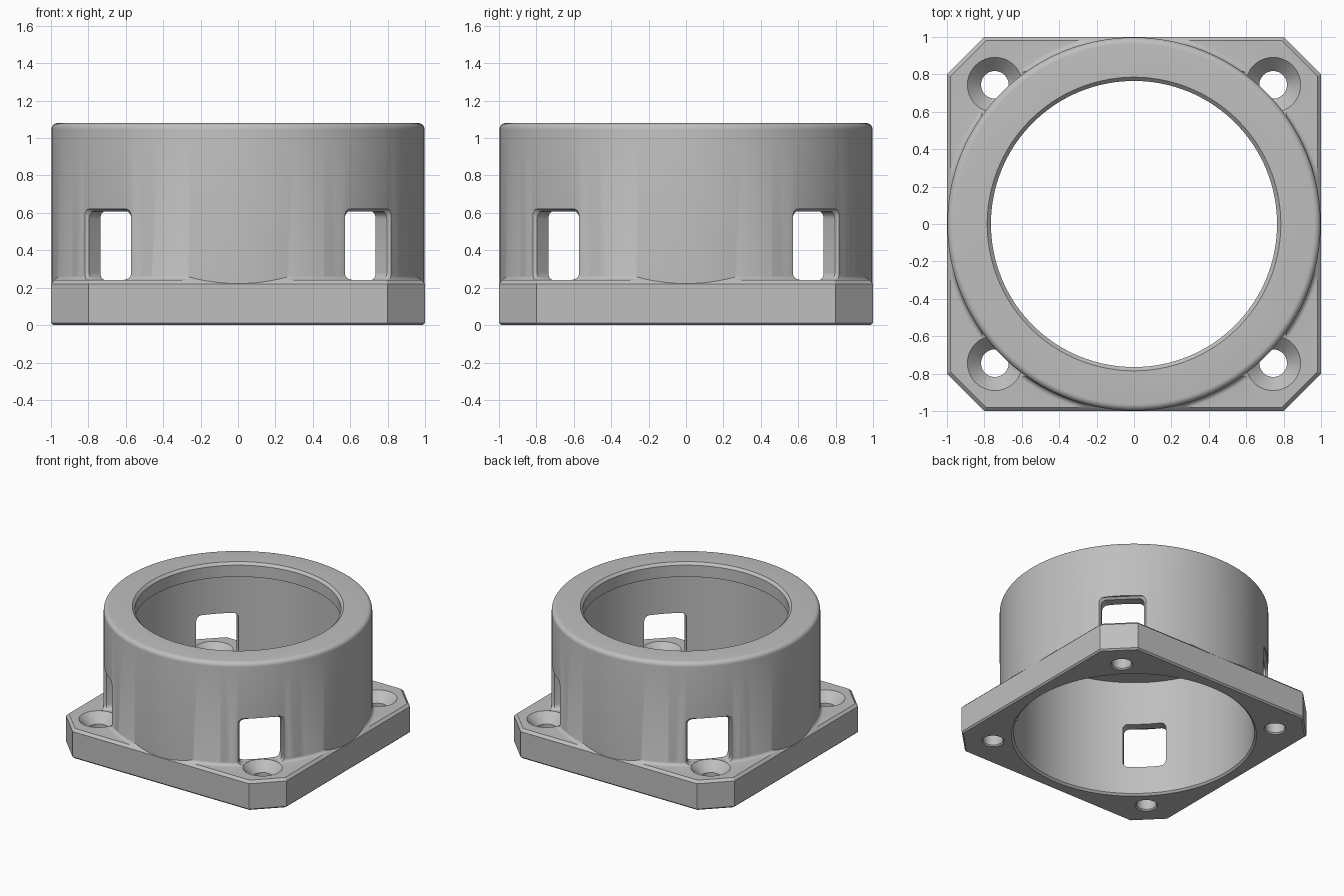
import bpy, bmesh
from math import cos, sin, pi, radians
from mathutils import Matrix

if "Cube" in bpy.data.objects:
    bpy.data.objects.remove(bpy.data.objects["Cube"], do_unlink=True)

grey = bpy.data.materials.new("plain_grey")
grey.use_nodes = True
tone = (0.52, 0.52, 0.52, 1)
grey.diffuse_color = tone
grey.node_tree.nodes["Principled BSDF"].inputs["Base Color"].default_value = tone

SEGMENTS = 144
RADIUS = 0.998
HEIGHT = 1.08
FLANGE_TOP = 0.24


def loft(name, rings, matrix=Matrix()):
    """Closed solid skinned through rings of equal point count."""
    bm = bmesh.new()
    loops = [[bm.verts.new(matrix @ Matrix.Translation(p).translation) for p in ring]
             for ring in rings]
    n = len(loops[0])
    for a, b in zip(loops, loops[1:]):
        for i in range(n):
            j = (i + 1) % n
            bm.faces.new((a[i], a[j], b[j], b[i]))
    bm.faces.new(loops[0][::-1])
    bm.faces.new(loops[-1])
    bmesh.ops.recalc_face_normals(bm, faces=bm.faces)
    mesh = bpy.data.meshes.new(name)
    bm.to_mesh(mesh)
    bm.free()
    mesh.materials.append(grey)
    obj = bpy.data.objects.new(name, mesh)
    bpy.context.collection.objects.link(obj)
    return obj


def lathe(name, profile, centre=(0, 0), count=SEGMENTS):
    """Turned solid from (radius, z) pairs."""
    cx, cy = centre
    turns = [2 * pi * i / count for i in range(count)]
    return loft(name, [[(cx + r * cos(t), cy + r * sin(t), z) for t in turns]
                       for r, z in profile])


def combine(target, other, operation):
    mod = target.modifiers.new(operation.lower(), "BOOLEAN")
    mod.operation = operation
    mod.solver = "EXACT"
    mod.object = other
    bpy.context.view_layer.objects.active = target
    bpy.ops.object.modifier_apply(modifier=mod.name)
    bpy.data.objects.remove(other, do_unlink=True)


def octagon(inset, z):
    """Square outline with clipped corners, offset evenly inwards."""
    a = 1 - inset
    b = 0.8 - inset * 0.414
    return [(a, -b, z), (a, b, z), (b, a, z), (-b, a, z),
            (-a, b, z), (-a, -b, z), (-b, -a, z), (b, -a, z)]


def quarter_arc(cx, cz, r, start, steps=6):
    return [(cx + r * cos(start + pi / 2 * i / steps),
             cz + r * sin(start + pi / 2 * i / steps)) for i in range(steps + 1)]


# Flange: chamfered plate whose top rises in a small fillet towards the barrel
flange = loft("flange", [octagon(0.012, 0), octagon(0, 0.012),
                         octagon(0, 0.22), octagon(0.08, 0.30)])
cove = quarter_arc(RADIUS + 0.028, FLANGE_TOP + 0.028, 0.028, pi)
top_shape = lathe("flange_top_shape", [(2, -0.1), (2, FLANGE_TOP)]
                  + [(r - 0.001, z) for r, z in reversed(cove)])
combine(flange, top_shape, "INTERSECT")

# Barrel with a rounded top edge
rounding = 0.035
barrel = lathe("ring_housing", [(RADIUS, 0.1)]
               + quarter_arc(RADIUS - rounding, HEIGHT - rounding, rounding, 0))
combine(barrel, flange, "UNION")

# Stepped bore that leaves a retaining lip at the top
bore = lathe("bore_cutter", [(0.92, -0.01), (0.895, 0.015), (0.895, 0.965),
                             (0.765, 0.965), (0.765, 1.06), (0.795, 1.09)])
combine(barrel, bore, "DIFFERENCE")


def window_ring(distance, half, top, r=0.04, steps=5):
    """Rounded rectangle standing across the radial direction."""
    low = FLANGE_TOP + 0.001
    corners = [(half - r, top - r, 0), (r - half, top - r, pi / 2),
               (r - half, low + r, pi), (half - r, low + r, 3 * pi / 2)]
    return [(distance, y, z) for cy, cz, a in corners
            for y, z in quarter_arc(cy, cz, r, a, steps)]


# Diagonal windows and countersunk screw holes, one pair per corner
for k in range(4):
    angle = radians(45 + 90 * k)
    window = loft("window_cutter",
                  [window_ring(0.6, 0.16, 0.608), window_ring(0.966, 0.16, 0.608),
                   window_ring(0.984, 0.176, 0.622), window_ring(1.4, 0.176, 0.622)],
                  Matrix.Rotation(angle, 4, "Z"))
    combine(barrel, window, "DIFFERENCE")
    hole = lathe("screw_hole_cutter",
                 [(0.087, -0.005), (0.074, 0.01), (0.074, 0.165),
                  (0.147, FLANGE_TOP), (0.147, 0.33)],
                 (1.052 * cos(angle), 1.052 * sin(angle)), 48)
    combine(barrel, hole, "DIFFERENCE")

# Smooth the curves, keep the machined edges crisp
bpy.ops.object.select_all(action="DESELECT")
barrel.select_set(True)
bpy.context.view_layer.objects.active = barrel
bpy.ops.object.shade_smooth_by_angle(angle=radians(28))
